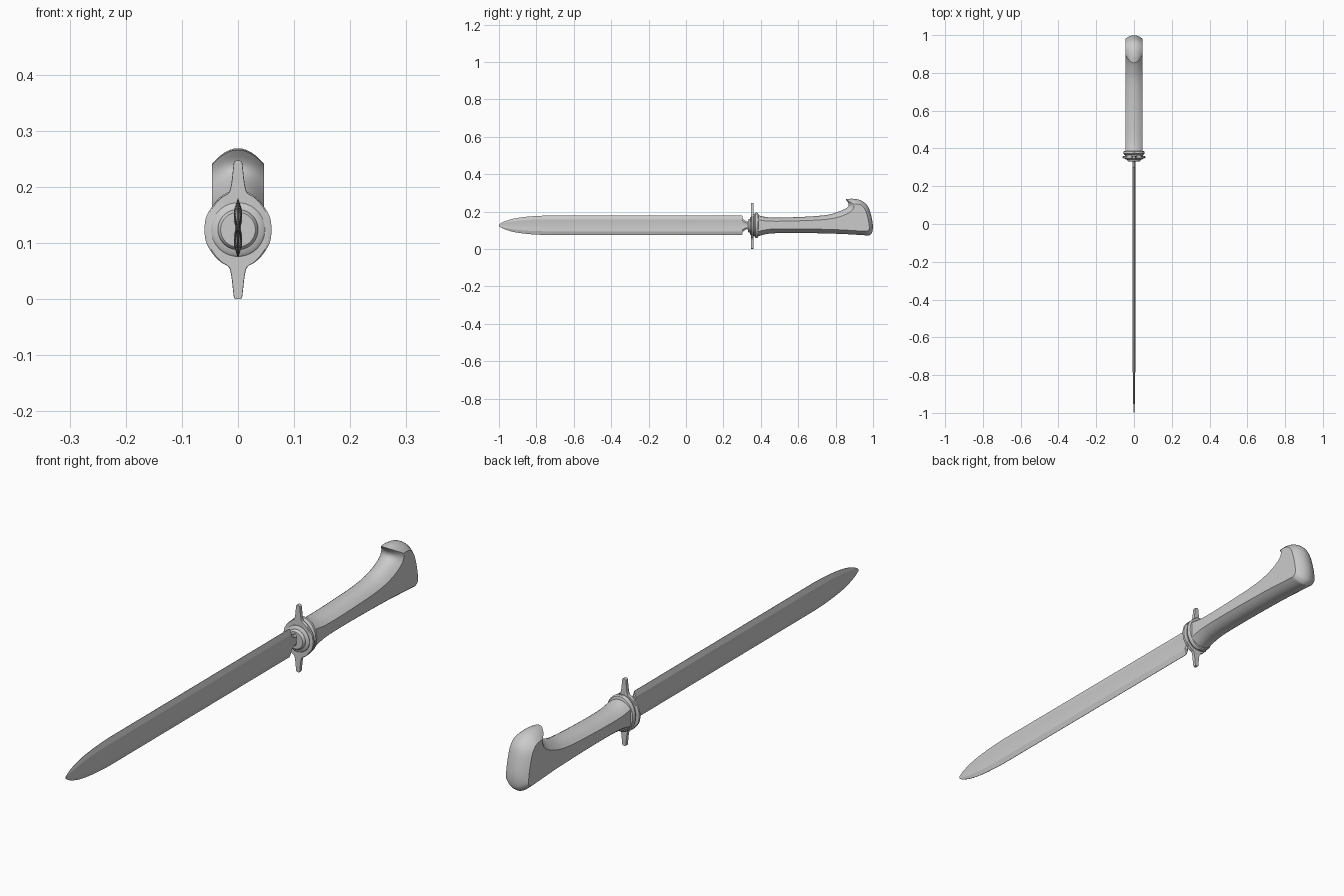
import bpy, bmesh, math

if "Cube" in bpy.data.objects:
    bpy.data.objects.remove(bpy.data.objects["Cube"])

ZC = 0.127


def finish(name, bm, angle=35):
    bmesh.ops.remove_doubles(bm, verts=bm.verts, dist=1e-5)
    bmesh.ops.recalc_face_normals(bm, faces=bm.faces)
    me = bpy.data.meshes.new(name)
    bm.to_mesh(me)
    bm.free()
    ob = bpy.data.objects.new(name, me)
    bpy.context.collection.objects.link(ob)
    bpy.ops.object.select_all(action='DESELECT')
    ob.select_set(True)
    bpy.context.view_layer.objects.active = ob
    bpy.ops.object.shade_smooth_by_angle(angle=math.radians(angle))
    return ob


def loft(name, rings, closed=False, angle=35):
    """Skin equal-length closed rings; closed=True caps both ends."""
    bm = bmesh.new()
    rows = [[bm.verts.new(p) for p in r] for r in rings]
    for a, b in zip(rows, rows[1:]):
        n = len(a)
        for i in range(n):
            j = (i + 1) % n
            bm.faces.new((a[i], a[j], b[j], b[i]))
    if closed:
        bm.faces.new(rows[0])
        bm.faces.new(rows[-1])
    return finish(name, bm, angle)


def smooth(points, steps=4):
    """Catmull-Rom samples through an open list of points."""
    p = [points[0]] + points + [points[-1]]
    out = []
    for i in range(1, len(p) - 2):
        for s in range(steps):
            t = s / steps
            out.append(tuple(0.5 * (2 * b + (c - a) * t + (2 * a - 5 * b + 4 * c - d) * t * t
                                    + (3 * b - a - 3 * c + d) * t ** 3)
                             for a, b, c, d in zip(p[i - 1], p[i], p[i + 1], p[i + 2])))
    return out + [points[-1]]


def turned(name, profile, sx=1.0, sz=1.0, zc=ZC, n=40):
    """Round part along y from (y, radius) pairs."""
    rings = [[(sx * r * math.cos(2 * math.pi * i / n), y, zc + sz * r * math.sin(2 * math.pi * i / n))
              for i in range(n)] for y, r in profile]
    return loft(name, rings, closed=True)


# Blade: thin bevelled section with shallow fuller, (y, half height, half thickness)
stations = smooth([(-1.0, 0.004, 0.001), (-0.975, 0.019, 0.003), (-0.92, 0.036, 0.005),
                   (-0.84, 0.047, 0.006), (-0.75, 0.052, 0.007)], 3)
stations += [(0.297, 0.052, 0.007), (0.301, 0.05, 0.007), (0.303, 0.036, 0.007),
             (0.31, 0.029, 0.007), (0.325, 0.02, 0.007), (0.338, 0.027, 0.007), (0.352, 0.045, 0.007)]
blade = []
for y, h, t in stations:
    half = [(0.0007, h), (t, 0.62 * h), (t * 0.8, 0.3 * h), (t * 0.7, 0),
            (t * 0.8, -0.3 * h), (t, -0.62 * h), (0.0007, -h)]
    blade.append([(x, y, ZC + z) for x, z in half] + [(-x, y, ZC + z) for x, z in reversed(half)])
loft("blade", blade, closed=True, angle=20)

# Stepped collar in front of the guard
turned("collar", [(0.331, 0.031), (0.334, 0.034), (0.341, 0.036), (0.343, 0.045),
                  (0.346, 0.048), (0.352, 0.048)], zc=0.124)

# Guard plate: disc flowing into two tapering prongs
quarter = smooth([(0.060, 0.0), (0.057, 0.022), (0.045, 0.043), (0.030, 0.058),
                  (0.017, 0.066), (0.012, 0.082), (0.008, 0.116), (0.006, 0.122), (0.0, 0.1237)], 4)
half = quarter + [(-x, z) for x, z in reversed(quarter[:-1])]
outline = half + [(-x, -z) for x, z in half[1:-1]]
loft("guard", [[(x * s, y, 0.1237 + z) for x, z in outline]
               for y, s in ((0.348, 0.94), (0.350, 1), (0.358, 1), (0.360, 0.94))], closed=True)

# Oval ferrule behind the guard
turned("ferrule", [(0.357, 0.048), (0.366, 0.048), (0.368, 0.053), (0.372, 0.056),
                   (0.380, 0.056), (0.385, 0.053), (0.387, 0.048)], sz=1.2)

# Grip with hooked pommel: crown profile at the centre, rim profile on the flat sides
W = 0.046
crown_top = [(0.38, 0.182), (0.45, 0.169), (0.60, 0.171), (0.75, 0.182), (0.82, 0.202),
             (0.862, 0.222), (0.869, 0.242), (0.853, 0.266)]
rim_top = [(0.38, 0.158), (0.45, 0.149), (0.60, 0.151), (0.75, 0.159), (0.83, 0.176),
           (0.880, 0.200), (0.897, 0.222), (0.897, 0.240)]
crown_end = [(0.853, 0.266), (0.89, 0.269), (0.935, 0.260), (0.972, 0.230), (0.990, 0.180),
             (0.999, 0.128), (0.995, 0.088), (0.978, 0.072)]
rim_end = [(0.897, 0.240), (0.915, 0.241), (0.938, 0.234), (0.957, 0.212), (0.970, 0.175),
           (0.979, 0.130), (0.979, 0.106), (0.966, 0.095)]
crown_low = [(0.978, 0.072), (0.92, 0.076), (0.80, 0.082), (0.60, 0.086), (0.45, 0.083), (0.38, 0.066)]
rim_low = [(0.966, 0.095), (0.91, 0.098), (0.80, 0.104), (0.60, 0.108), (0.45, 0.106), (0.38, 0.092)]


def profile(*parts):
    out = []
    for p in parts:
        out += smooth(p)[:-1]
    return out + [parts[-1][-1]]


crown = profile(crown_top, crown_end, crown_low)
rim = profile(rim_top, rim_end, rim_low)
grip = []
for k in range(13):
    u = -1 + k / 6
    f = 1 - u * u
    grip.append([(u * W, r[0] + (c[0] - r[0]) * f, r[1] + (c[1] - r[1]) * f)
                 for c, r in zip(crown, rim)])
loft("grip", grip, closed=True, angle=38)
